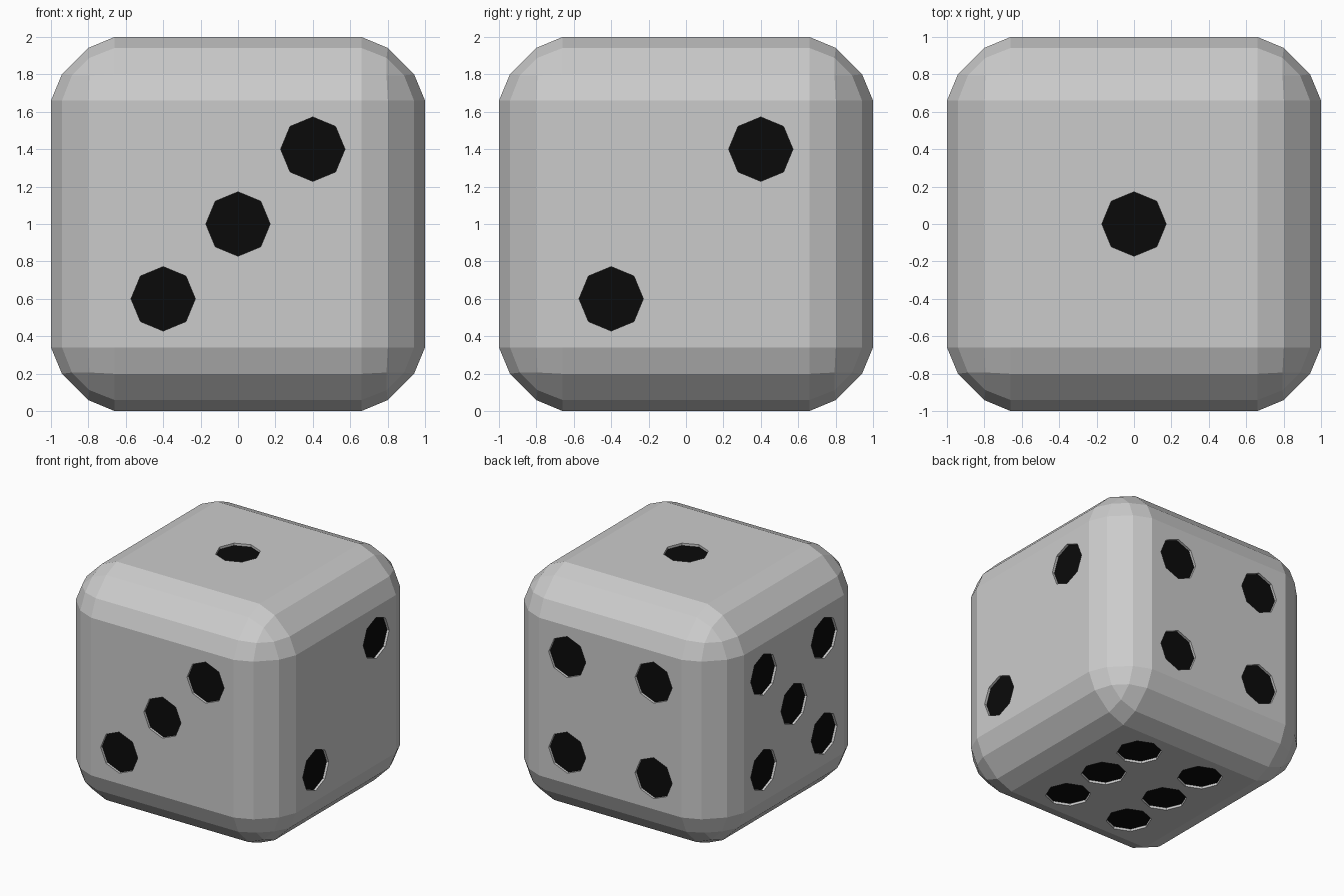
import bpy, bmesh
from mathutils import Matrix, Vector

if "Cube" in bpy.data.objects:
    bpy.data.objects.remove(bpy.data.objects["Cube"])

BLACK = bpy.data.materials.new("pip_black")
BLACK.diffuse_color = (0.003, 0.003, 0.003, 1)
BLACK.use_nodes = True
BLACK.node_tree.nodes["Principled BSDF"].inputs["Base Color"].default_value = BLACK.diffuse_color


def make_object(name, bm):
    mesh = bpy.data.meshes.new(name)
    bm.to_mesh(mesh)
    bm.free()
    mesh.materials.append(None)
    mesh.materials.append(BLACK)
    obj = bpy.data.objects.new(name, mesh)
    bpy.context.collection.objects.link(obj)
    obj.location.z = 1
    return obj


# Body: cube with rounded edges in three flat steps
bm = bmesh.new()
bmesh.ops.create_cube(bm, size=2)
bmesh.ops.bevel(bm, geom=bm.edges[:], offset=0.34, offset_type='OFFSET',
                segments=3, profile=0.5, affect='EDGES')


def flatten(c):
    # slightly flatter than a circular arc: 0.83 -> 0.80, 0.954 -> 0.942
    t = max(0, (abs(c) - 0.66) / 0.34)
    return (abs(c) - 0.115 * t * (1 - t)) * (1 if c > 0 else -1)


for v in bm.verts:
    v.co = Vector([flatten(c) for c in v.co])
die = make_object("die_body", bm)

# Pips: shallow octagonal recesses, black floor and grey walls
P = 0.4
DIAG = [(-P, -P), (P, P)]
FOUR = DIAG + [(-P, P), (P, -P)]
SIX = [(x, y) for x in (-0.3, 0.3) for y in (-0.42, 0, 0.42)]
X, Y, Z = Vector((1, 0, 0)), Vector((0, 1, 0)), Vector((0, 0, 1))
FACES = [(Z, X, Y, [(0, 0)]),
         (X, Y, Z, DIAG),
         (-Y, X, Z, DIAG + [(0, 0)]),
         (Y, -X, Z, FOUR),
         (-X, -Y, Z, FOUR + [(0, 0)]),
         (-Z, X, -Y, SIX)]
DEPTH, HEIGHT = 0.02, 0.1
bm = bmesh.new()
for normal, u, w, spots in FACES:
    rot = Matrix((u, w, normal)).transposed().to_4x4()
    for a, b in spots:
        pos = u * a + w * b + normal * (1 - DEPTH + HEIGHT / 2)
        made = bmesh.ops.create_cone(bm, cap_ends=True, segments=8,
                                     radius1=0.172, radius2=0.172, depth=HEIGHT,
                                     matrix=Matrix.Translation(pos) @ rot)
        for f in {f for v in made["verts"] for f in v.link_faces}:
            f.normal_update()
            if abs(f.normal.dot(normal)) > 0.9:
                f.material_index = 1
cutter = make_object("pip_cutter", bm)
cutter.hide_render = True
cutter.display_type = 'WIRE'

cut = die.modifiers.new("pips", 'BOOLEAN')
cut.operation = 'DIFFERENCE'
cut.solver = 'EXACT'
cut.object = cutter
